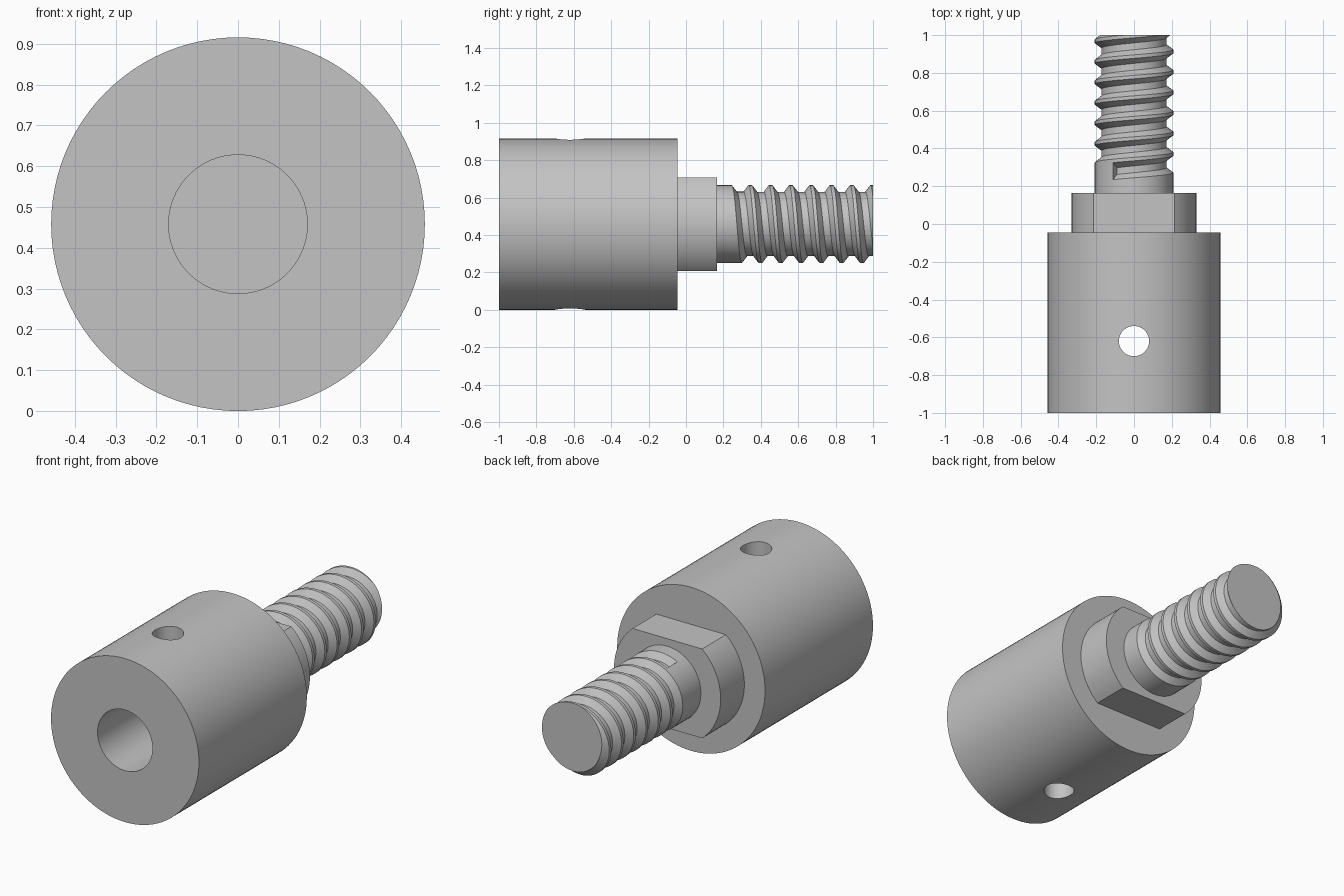
import bpy, bmesh
from math import sin, cos, tau, asin, radians, floor

cube = bpy.data.objects.get("Cube")
if cube:
    bpy.data.objects.remove(cube)

CZ = 0.458           # height of the shared axis
steel = bpy.data.materials.new("light grey steel")
steel.use_nodes = True
grey = (0.55, 0.55, 0.55, 1)
steel.diffuse_color = grey
steel.node_tree.nodes["Principled BSDF"].inputs["Base Color"].default_value = grey


def finish(bm, name):
    bmesh.ops.remove_doubles(bm, verts=bm.verts, dist=1e-5)
    bmesh.ops.dissolve_degenerate(bm, edges=bm.edges, dist=1e-6)
    bmesh.ops.recalc_face_normals(bm, faces=bm.faces)
    mesh = bpy.data.meshes.new(name)
    bm.to_mesh(mesh)
    bm.free()
    mesh.materials.append(steel)
    ob = bpy.data.objects.new(name, mesh)
    bpy.context.collection.objects.link(ob)
    return ob


def smooth(ob, angle=30):
    bpy.ops.object.select_all(action='DESELECT')
    ob.select_set(True)
    bpy.context.view_layer.objects.active = ob
    bpy.ops.object.shade_smooth_by_angle(angle=radians(angle))


def around(r, a, y):
    """Point at angle a about the y axis, from the top towards +x."""
    return (r * sin(a), y, CZ + r * cos(a))


def lathe(name, profile, n=96):
    bm = bmesh.new()
    rings = [[bm.verts.new(around(r, tau * i / n, y)) for i in range(n)]
             for r, y in profile]
    for p, q in zip(rings, rings[1:]):
        for i in range(n):
            j = (i + 1) % n
            bm.faces.new((p[i], p[j], q[j], q[i]))
    bm.faces.new(rings[0])
    bm.faces.new(rings[-1])
    return finish(bm, name)


# Main barrel with a blind bore in the front
body = lathe("barrel", [(0.17, -0.25), (0.17, -1), (0.458, -1), (0.458, -0.045)])

# Cross hole through the barrel from top to bottom
bpy.ops.mesh.primitive_cylinder_add(vertices=64, radius=0.08, depth=2,
                                    location=(0, -0.62, CZ))
cutter = bpy.context.object
cutter.name = "cross_hole_cutter"
cutter.hide_render = True
cutter.data.materials.append(steel)
mod = body.modifiers.new("cross hole", 'BOOLEAN')
mod.operation = 'DIFFERENCE'
mod.solver = 'EXACT'
mod.object = cutter
bpy.context.view_layer.objects.active = body
bpy.ops.object.modifier_apply(modifier=mod.name)
bpy.data.objects.remove(cutter)
smooth(body)

# Round collar with a wrench flat on the top and bottom
bm = bmesh.new()
half = asin(0.25 / 0.33)
outline = []
for side in (0, tau / 2):
    for i in range(33):
        a = side - half + 2 * half * i / 32
        outline.append(bm.verts.new((0.33 * cos(a), -0.06, CZ + 0.33 * sin(a))))
face = bm.faces.new(outline)
new = bmesh.ops.extrude_face_region(bm, geom=[face])["geom"]
bmesh.ops.translate(bm, vec=(0, 0.225, 0),
                    verts=[v for v in new if isinstance(v, bmesh.types.BMVert)])
smooth(finish(bm, "wrench_collar"))

# Threaded stud: plain neck, then one right-handed helical groove
PITCH, CREST, ROOT, NECK, END = 0.1085, 0.208, 0.172, 0.165, 1.0
LIP, FLOOR = 0.045, 0.018      # groove half widths at crest and root
START = -radians(32)           # angle where the groove begins
FIRST = 0.28                   # groove centre where it begins
STEPS = 72


def radius(turn, y):
    d = (y - FIRST - PITCH * turn) / PITCH
    d = abs(d - floor(d + 0.5)) * PITCH
    t = min(max((d - FLOOR) / (LIP - FLOOR), 0), 1)
    return ROOT + (CREST - ROOT) * t


bm = bmesh.new()
columns = []
for i in range(8 * STEPS + 1):
    turn = i / STEPS
    a = START + tau * turn
    column = []
    for d in (-LIP, -FLOOR, FLOOR, LIP, PITCH - LIP):
        y = min(FIRST + PITCH * turn + d, END)
        column.append(bm.verts.new(around(radius(turn, y), a, y)))
    columns.append(column)
for p, q in zip(columns, columns[1:]):
    for k in range(4):
        if min(p[k].co.y, q[k].co.y) < END - 1e-6:
            bm.faces.new((p[k], q[k], q[k + 1], p[k + 1]))
bm.faces.new(columns[0][:4])   # wall where the groove starts

# Neck below the first turn, and the end cap
base, cap = [], []
for i in range(STEPS + 1):
    a = START + tau * i / STEPS
    base.append(bm.verts.new(around(CREST, a, NECK)))
    if i < STEPS:
        cap.append(bm.verts.new(around(radius(i / STEPS, END), a, END)))
for i in range(STEPS):
    bm.faces.new((base[i], base[i + 1], columns[i + 1][0], columns[i][0]))
bm.faces.new(cap)
loose = [v for v in bm.verts if not v.link_faces]
bmesh.ops.delete(bm, geom=loose, context='VERTS')
smooth(finish(bm, "threaded_stud"), 25)
